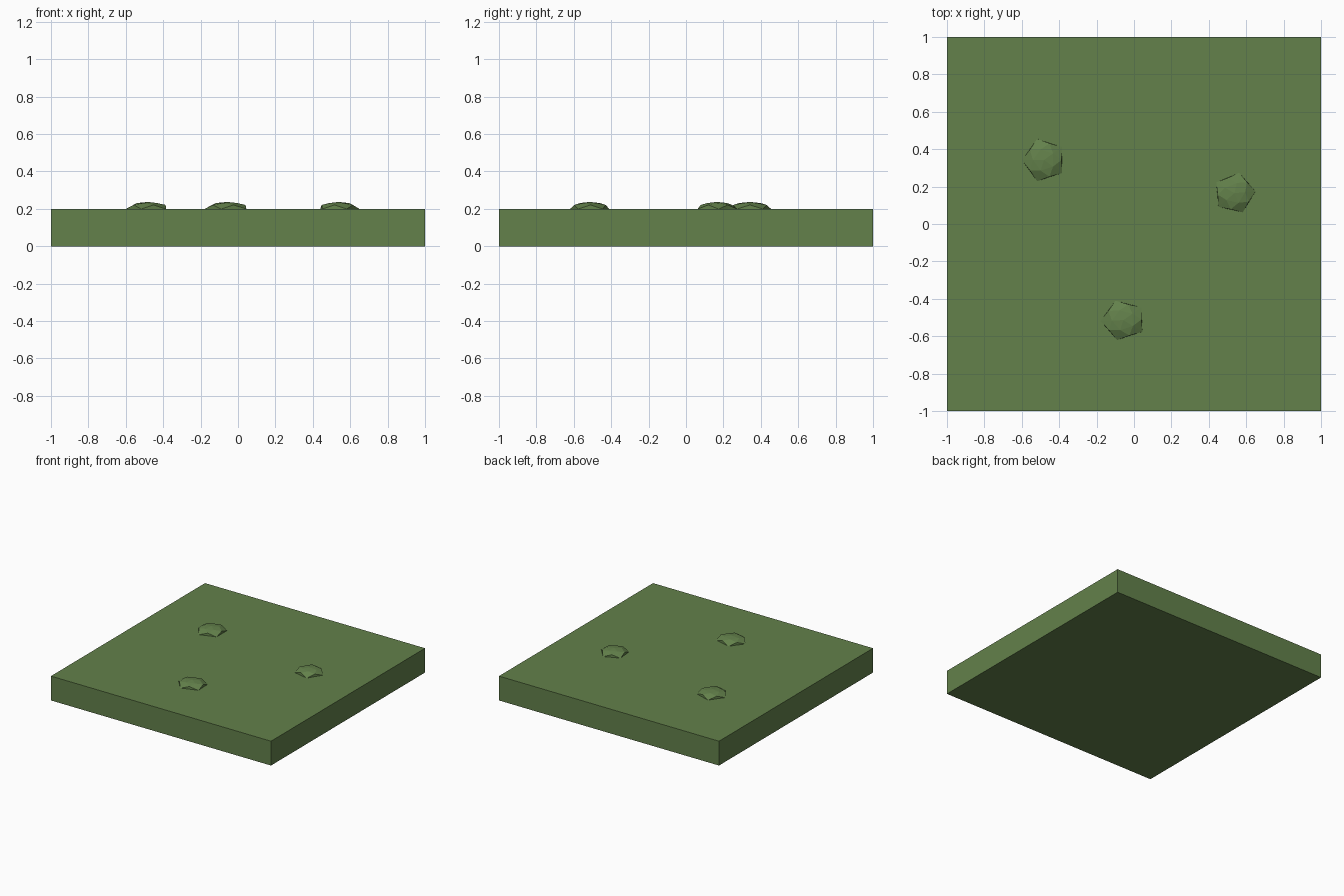
import bpy, bmesh
from math import sin, cos, radians

if "Cube" in bpy.data.objects:
    bpy.data.objects.remove(bpy.data.objects["Cube"])

grass = bpy.data.materials.new("grass_green")
grass.diffuse_color = (0.125, 0.22, 0.07, 1)
grass.use_nodes = True
grass.node_tree.nodes["Principled BSDF"].inputs["Base Color"].default_value = grass.diffuse_color


def add_object(name, bm):
    bmesh.ops.recalc_face_normals(bm, faces=bm.faces)
    mesh = bpy.data.meshes.new(name)
    bm.to_mesh(mesh)
    bm.free()
    mesh.materials.append(grass)
    obj = bpy.data.objects.new(name, mesh)
    bpy.context.collection.objects.link(obj)
    return obj


# Square ground slab
bm = bmesh.new()
bmesh.ops.create_cube(bm, size=1)
for v in bm.verts:
    v.co = (v.co.x * 2, v.co.y * 2, (v.co.z + 0.5) * 0.2)
add_object("ground_tile", bm)


# Low five-cornered mound: peak, inner ring, raised edge middles, corner feet
def mound(name, cx, cy, rx, ry, turn):
    bm = bmesh.new()

    def ring(radius, z, offset):
        angles = [radians(turn + offset + 72 * i) for i in range(5)]
        return [bm.verts.new((cx + rx * radius * cos(a),
                              cy + ry * radius * sin(a), z)) for a in angles]

    peak = bm.verts.new((cx, cy, 0.237))
    inner = ring(0.50, 0.231, 0)
    middle = ring(0.79, 0.221, 36)
    corner = ring(1.0, 0.199, 0)
    foot = ring(0.80, 0.199, 36)
    for i in range(5):
        j = (i + 1) % 5
        bm.faces.new((peak, inner[i], inner[j]))
        bm.faces.new((inner[i], middle[i], inner[j]))
        bm.faces.new((inner[i], corner[i], middle[i]))
        bm.faces.new((inner[j], middle[i], corner[j]))
        bm.faces.new((corner[i], foot[i], middle[i]))
        bm.faces.new((foot[i], corner[j], middle[i]))
    bm.faces.new([v for pair in zip(corner, foot) for v in pair])
    add_object(name, bm)


mound("mound_left", -0.481, 0.342, 0.119, 0.119, 36)
mound("mound_right", 0.537, 0.165, 0.114, 0.112, 5)
mound("mound_front", -0.057, -0.514, 0.123, 0.111, 38)
